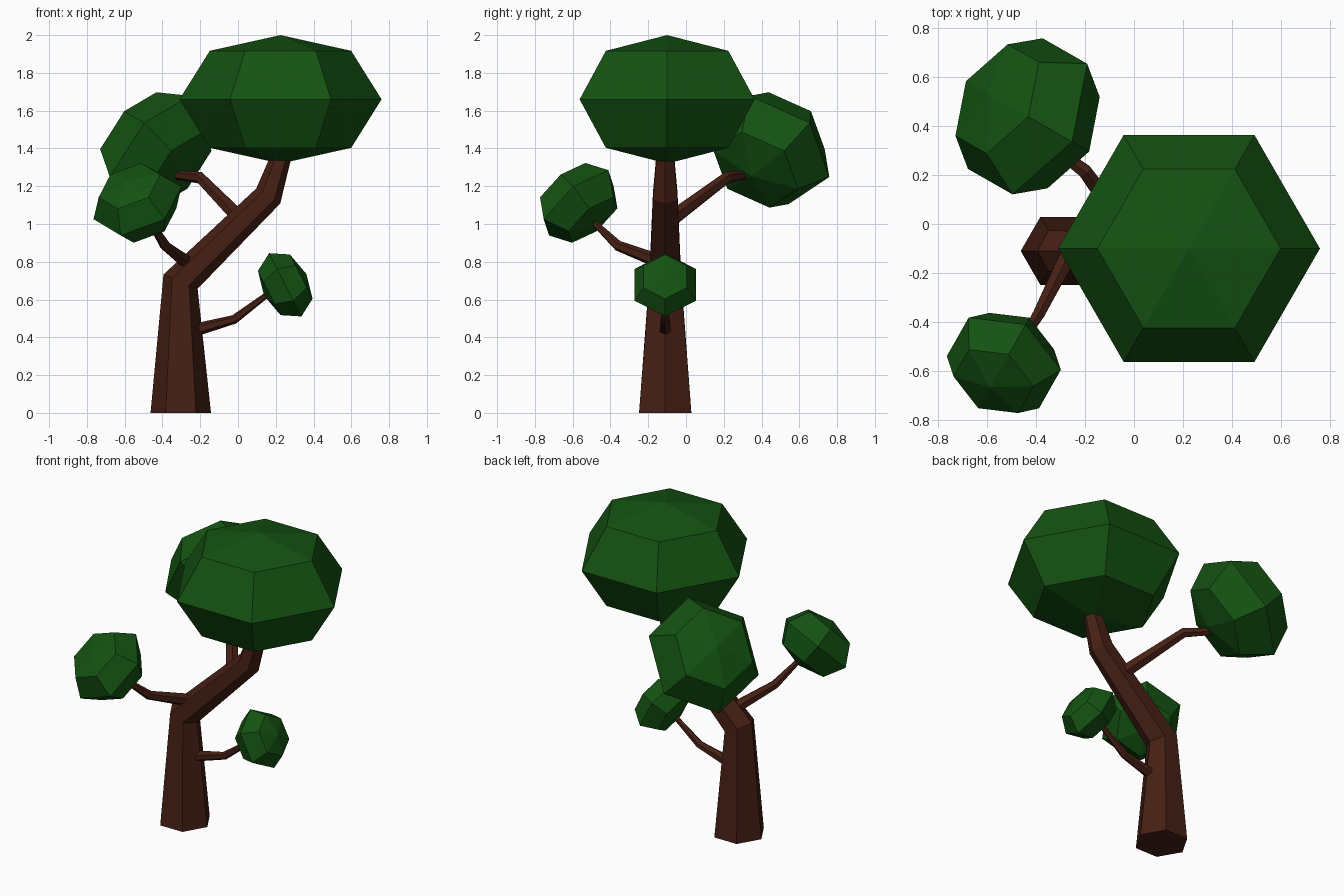
import bpy, math
from mathutils import Vector

if "Cube" in bpy.data.objects:
    bpy.data.objects.remove(bpy.data.objects["Cube"])

SIDES = 6


def material(name, rgb):
    m = bpy.data.materials.new(name)
    m.diffuse_color = (*rgb, 1)
    m.use_nodes = True
    m.node_tree.nodes["Principled BSDF"].inputs["Base Color"].default_value = m.diffuse_color
    return m


BARK = material("bark", (0.06, 0.014, 0.007))
LEAF = material("leaf", (0.007, 0.085, 0.006))


def make(name, verts, faces, mat):
    mesh = bpy.data.meshes.new(name)
    mesh.from_pydata(verts, [], faces)
    mesh.materials.append(mat)
    obj = bpy.data.objects.new(name, mesh)
    bpy.context.collection.objects.link(obj)
    return obj


def ring(center, u, w, r):
    return [center + r * (u * math.cos(a) + w * math.sin(a))
            for a in (i * math.tau / SIDES for i in range(SIDES))]


def bridge(count):
    return [(k * SIDES + i, k * SIDES + (i + 1) % SIDES,
             (k + 1) * SIDES + (i + 1) % SIDES, (k + 1) * SIDES + i)
            for k in range(count - 1) for i in range(SIDES)]


# Tapered six-sided limb bending in a vertical plane
def limb(name, path, radii):
    pts = [Vector(p) for p in path]
    run = pts[-1] - pts[0]
    w = Vector((-run.y, run.x, 0)).normalized()
    verts = []
    for k, p in enumerate(pts):
        t = Vector()
        if k > 0:
            t += (p - pts[k - 1]).normalized()
        if k < len(pts) - 1:
            t += (pts[k + 1] - p).normalized()
        verts += ring(p, w.cross(t).normalized(), w, radii[k])
    n = len(pts)
    caps = [tuple(reversed(range(SIDES))), tuple(range((n - 1) * SIDES, n * SIDES))]
    make(name, verts, bridge(n) + caps, BARK)


# Flattened six-sided leaf ball, tilted along an axis
def foliage(name, center, axis, radius, half):
    c, n = Vector(center), Vector(axis).normalized()
    flat = Vector((n.x, n.y, 0))
    w = Vector((-n.y, n.x, 0)).normalized() if flat.length > 0.01 else Vector((0, 1, 0))
    u = w.cross(n)
    verts = []
    for r, h in ((0.7, -0.755), (1, 0), (0.7, 0.755)):
        verts += ring(c + n * h * half, u, w, r * radius)
    verts += [c - n * half, c + n * half]
    faces = bridge(3)
    for i in range(SIDES):
        j = (i + 1) % SIDES
        faces += [(j, i, 18), (12 + i, 12 + j, 19)]
    make(name, verts, faces, LEAF)


# Trunk and branches
limb("trunk", [(-.303, -.11, 0), (-.304, -.11, .695), (.16, -.11, 1.148), (.25, -.11, 1.42)],
     [.16, .098, .075, .048])
limb("back_branch", [(.03, -.1, 1.01), (-.2, .215, 1.245), (-.38, .35, 1.265)], [.045, .032, .022])
limb("front_branch", [(-.26, -.11, .79), (-.385, -.36, .885), (-.47, -.5, 1.02)], [.04, .028, .016])
limb("right_branch", [(-.26, -.11, .43), (-.02, -.11, .495), (.18, -.11, .645)], [.036, .024, .014])

# Leaf crowns
foliage("main_crown", (.225, -.1, 1.66), (0, 0, 1), .535, .34)
foliage("back_crown", (-.435, .44, 1.392), (-.7, .4, .59), .355, .235)
foliage("front_crown", (-.532, -.568, 1.112), (-.34, -.6, .72), .25, .165)
foliage("right_crown", (.25, -.11, .678), (.89, 0, .454), .188, .126)
